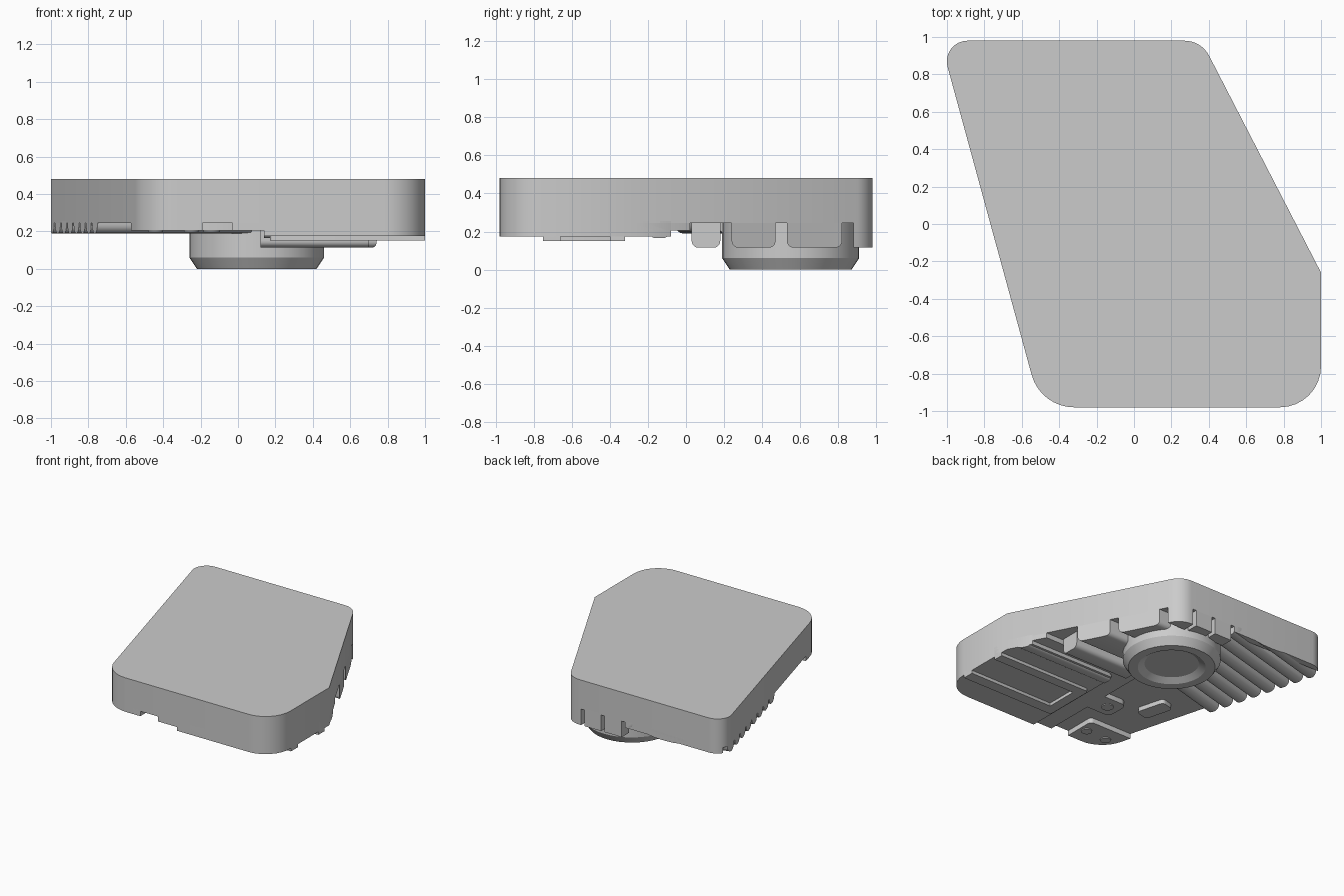
import bpy, bmesh, math
from mathutils import Vector, Matrix

cube = bpy.data.objects.get("Cube")
if cube:
    bpy.data.objects.remove(cube, do_unlink=True)

TOP, BASE = 0.48, 0.245
grey = bpy.data.materials.new("matte grey")
grey.use_nodes = True
grey.diffuse_color = (0.6, 0.6, 0.6, 1)
grey.node_tree.nodes["Principled BSDF"].inputs["Base Color"].default_value = grey.diffuse_color


def finish(name, bm, angle=30):
    bmesh.ops.recalc_face_normals(bm, faces=bm.faces)
    mesh = bpy.data.meshes.new(name)
    bm.to_mesh(mesh)
    bm.free()
    mesh.materials.append(grey)
    ob = bpy.data.objects.new(name, mesh)
    bpy.context.collection.objects.link(ob)
    bpy.ops.object.select_all(action='DESELECT')
    ob.select_set(True)
    bpy.context.view_layer.objects.active = ob
    bpy.ops.object.shade_smooth_by_angle(angle=math.radians(angle))
    return ob


def rounded(corners, steps=8):
    """Polygon with rounded corners; each corner is x, y, tangent length."""
    pts = []
    for i, (x, y, t) in enumerate(corners):
        p = Vector((x, y, 0))
        a = (Vector((*corners[i - 1][:2], 0)) - p).normalized()
        b = (Vector((*corners[(i + 1) % len(corners)][:2], 0)) - p).normalized()
        if t == 0:
            pts.append(p)
            continue
        half = a.angle(b) / 2
        radius = t * math.tan(half)
        c = p + (a + b).normalized() * t / math.cos(half)
        s, e = (p + a * t - c).normalized(), (p + b * t - c).normalized()
        pts += [c + s.slerp(e, k / steps) * radius for k in range(steps + 1)]
    return pts


def prism(pts, z0, z1):
    bm = bmesh.new()
    face = bm.faces.new([bm.verts.new((p.x, p.y, z0)) for p in pts])
    ext = bmesh.ops.extrude_face_region(bm, geom=[face], use_keep_orig=True)
    verts = [v for v in ext["geom"] if isinstance(v, bmesh.types.BMVert)]
    bmesh.ops.translate(bm, verts=verts, vec=(0, 0, z1 - z0))
    return bm


# Housing footprint, anticlockwise
OUTLINE = rounded([(-1.035, 0.98, 0.145), (-0.5, -0.98, 0.18), (1, -0.98, 0.22),
                   (1, -0.26, 0), (0.36, 0.98, 0.09)])
finish("housing", prism(OUTLINE, BASE, TOP))


def clip(bm):
    """Trim a convex part to the footprint."""
    for i, p in enumerate(OUTLINE):
        d = p - OUTLINE[i - 1]
        if d.length < 1e-5:
            continue
        cut = bmesh.ops.bisect_plane(bm, geom=bm.verts[:] + bm.edges[:] + bm.faces[:], dist=1e-6,
                                     plane_co=p, plane_no=(d.y, -d.x, 0), clear_outer=True)
        edges = [e for e in cut["geom_cut"] if isinstance(e, bmesh.types.BMEdge)]
        bmesh.ops.holes_fill(bm, edges=[e for e in edges if e.is_boundary])
    return bm


def pad(name, x0, x1, y0, y1, z, r=0.0):
    pts = rounded([(x0, y1, r), (x0, y0, r), (x1, y0, r), (x1, y1, r)], 4)
    return finish(name, clip(prism(pts, z, BASE + 0.01)))


def bar(name, start, direction, length, width, z, r):
    """Long rib with rounded lower edges, trimmed to the footprint."""
    w = width / 2
    section = rounded([(-w, BASE + 0.01, 0), (-w, z, r), (w, z, r), (w, BASE + 0.01, 0)], 5)
    bm = prism(section, 0, length)
    d = Vector((*direction, 0)).normalized()
    side = Vector((-d.y, d.x, 0))
    m = Matrix((side, Vector((0, 0, 1)), d)).transposed().to_4x4()
    bmesh.ops.transform(bm, matrix=Matrix.Translation((*start, 0)) @ m, verts=bm.verts)
    return finish(name, clip(bm))


# Round foot with a dished underside
bm = bmesh.new()
profile = [(0, 0.03), (0.2, 0.03), (0.25, 0), (0.32, 0), (0.36, 0.06), (0.36, BASE + 0.01)]
verts = [bm.verts.new((r, 0, z)) for r, z in profile]
edges = [bm.edges.new(pair) for pair in zip(verts, verts[1:])]
bmesh.ops.spin(bm, geom=verts + edges, cent=(0, 0, 0), axis=(0, 0, 1), angle=math.tau, steps=40)
bmesh.ops.remove_doubles(bm, verts=bm.verts, dist=1e-4)
bmesh.ops.translate(bm, verts=bm.verts, vec=(0.1, 0.55, 0))
finish("round_foot", bm)

# Cooling fins square to the slanted side
for i in range(8):
    y = 0.84 - 0.121 * i
    x = -1.035 + 0.273 * (0.98 - y)
    bar(f"fin_{i + 1}", (x - 0.04, y - 0.011), (1, 0.273), 0.9, 0.105, 0.19, 0.045)
pad("back_lip", -1.1, -0.14, 0.93, 1, 0.2)

# Broad ribs running to the other slanted side
for i, (y0, y1, x1) in enumerate([(0.03, 0.18, 0.7), (0.24, 0.47, 1), (0.53, 0.82, 1)]):
    bar(f"rib_{i + 1}", (0.12, (y0 + y1) / 2), (1, 0), x1 - 0.12, y1 - y0, 0.115, 0.035)

# Back wall teeth separated by narrow slots
for i, (x0, x1) in enumerate([(-0.11, 0.045), (0.075, 0.225), (0.255, 0.5)]):
    pad(f"back_tooth_{i + 1}", x0, x1, 0.88, 1, 0.115, 0.01)

# Front floor plates, stepped
pad("floor_plate", -0.03, 1.1, -1.1, 0.02, 0.205)
pad("lower_plate", 0.14, 1.1, -1.1, -0.08, 0.175, 0.03)

# Raised tray frame around a shallow recess
for name, box in {"front": (0.17, 1.1, -0.75, -0.66), "back": (0.17, 1.1, -0.4, -0.32),
                  "end": (0.17, 0.25, -0.7, -0.35)}.items():
    pad("tray_" + name, *box, 0.15, 0.02)
bar("cross_bar", (0.14, -0.14), (1, 0), 1, 0.1, 0.165, 0.03)

# Corner pad, latch pad and screw heads
pad("corner_pad", -0.7, -0.19, -1.1, -0.72, 0.205, 0.03)
pad("screw_boss", -0.24, 0.02, -0.57, -0.37, 0.205, 0.05)
for i, (x, y, r) in enumerate([(-0.25, -0.84, 0.04), (-0.44, -0.85, 0.04), (-0.14, -0.47, 0.045)]):
    bm = bmesh.new()
    bmesh.ops.create_cone(bm, cap_ends=True, segments=20, radius1=r, radius2=r, depth=0.012,
                          matrix=Matrix.Translation((x, y, 0.204)))
    finish(f"screw_head_{i + 1}", bm)
latch = prism(rounded([(-0.06, 0.12, 0.03), (-0.06, -0.12, 0.03), (0.06, -0.12, 0.03), (0.06, 0.12, 0.03)], 4),
              0.21, BASE + 0.01)
bmesh.ops.transform(latch, verts=latch.verts,
                    matrix=Matrix.Translation((-0.45, -0.3, 0)) @ Matrix.Rotation(0.26, 4, 'Z'))
finish("latch_pad", latch)
